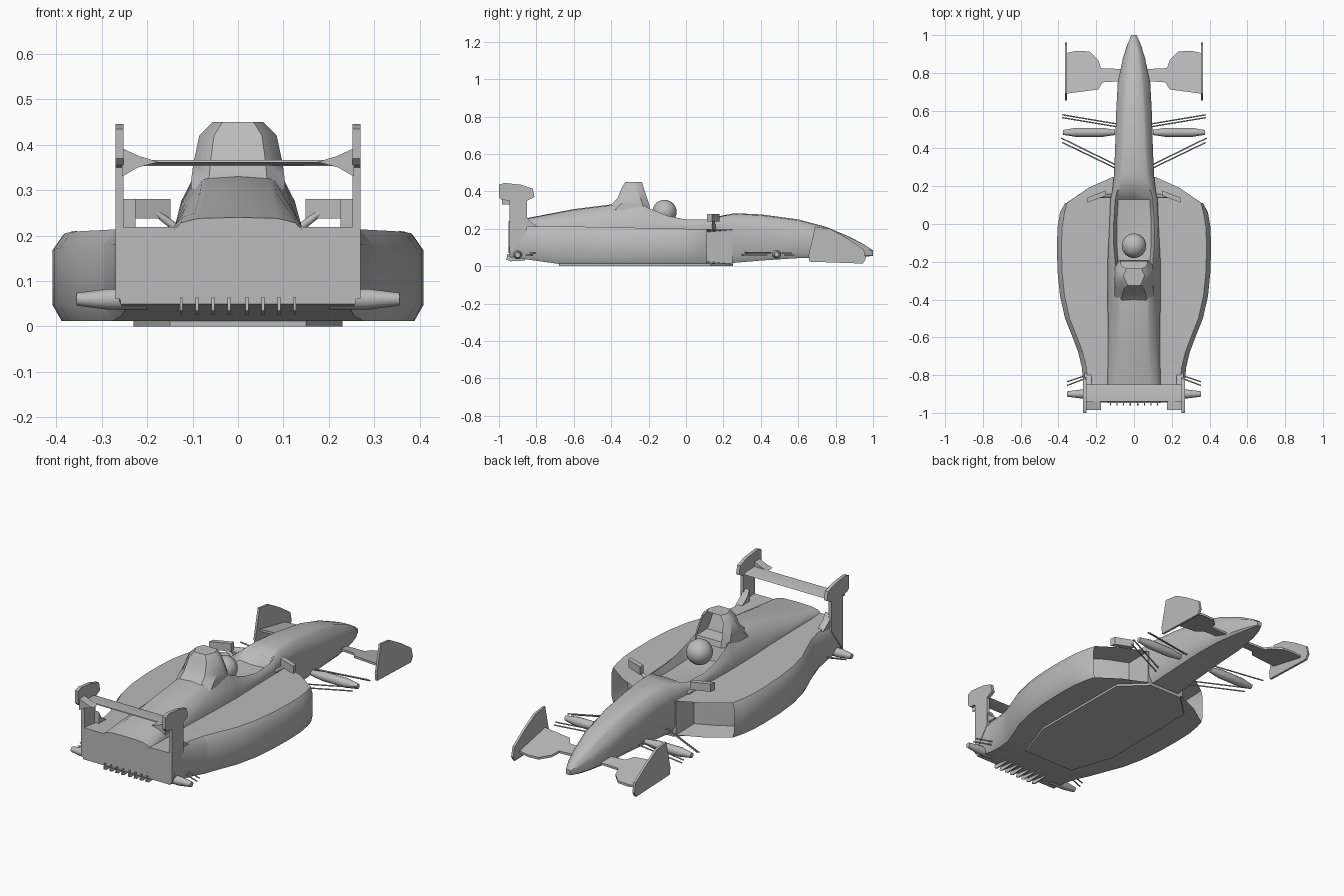
import bpy, bmesh, math
from mathutils import Vector

if "Cube" in bpy.data.objects:
    bpy.data.objects.remove(bpy.data.objects["Cube"])

grey = bpy.data.materials.new("body grey")
grey.diffuse_color = (0.5, 0.5, 0.5, 1)
grey.use_nodes = True
grey.node_tree.nodes["Principled BSDF"].inputs["Base Color"].default_value = grey.diffuse_color


def finish(name, bm, angle=35):
    bmesh.ops.recalc_face_normals(bm, faces=bm.faces)
    me = bpy.data.meshes.new(name)
    bm.to_mesh(me)
    bm.free()
    me.materials.append(grey)
    me.shade_smooth()
    me.set_sharp_from_angle(angle=math.radians(angle))
    ob = bpy.data.objects.new(name, me)
    bpy.context.collection.objects.link(ob)
    return ob


def loft(rings):
    """Closed rings of points joined into a capped skin."""
    bm = bmesh.new()
    vs = [[bm.verts.new(p) for p in r] for r in rings]
    n = len(vs[0])
    for a, b in zip(vs, vs[1:]):
        for i in range(n):
            j = (i + 1) % n
            bm.faces.new((a[i], a[j], b[j], b[i]))
    bm.faces.new(vs[0])
    bm.faces.new(vs[-1])
    return bm, vs


def prism(name, pts, axis, a, b, shift=None, s=1):
    """Outline pushed along an axis from a to b; s mirrors in x."""
    def put(p, d):
        v = {'x': (d, p[0], p[1]), 'y': (p[0], d, p[1]), 'z': (p[0], p[1], d)}[axis]
        return Vector((v[0] * s, v[1], v[2] + (shift(v[1]) if shift else 0)))
    bm, _ = loft([[put(p, d) for p in pts] for d in (a, b)])
    return finish(name, bm)


def tube(name, p, q, radii, sides=12):
    """Round rod from p to q; radii are (fraction, radius) pairs."""
    p, q = Vector(p), Vector(q)
    rot = (q - p).to_track_quat('Z', 'Y')
    rings = []
    for t, r in radii:
        rings.append([p.lerp(q, t) + rot @ Vector((r * math.cos(k * math.tau / sides),
                      r * math.sin(k * math.tau / sides), 0)) for k in range(sides)])
    return finish(name, loft(rings)[0])


# Sidepods, deck and floor: one wide shell, with a diffuser kick at the back
side = [(.115, .248), (.24, .192), (.365, .112), (.392, .06), (.405, -.02), (.408, -.12),
        (.405, -.25), (.392, -.38), (.365, -.5), (.325, -.6), (.295, -.68), (.276, -.76),
        (.268, -.85), (.265, -.945)]
outline = side + [(-x, y) for x, y in reversed(side)]
bottom = lambda y: .012 + max(0, -.68 - y) * .14
top = lambda y: .2 - .02 * y
rings = []
for kind, dz, inset in (('b', 0, .02), ('b', .035, 0), ('t', -.035, 0), ('t', 0, .024)):
    ring = []
    for x, y in outline:
        ix = inset * min(1, max(0, (.15 - y) / .09)) * min(1, (y + 1.0) / .15)
        z = (bottom(y) if kind == 'b' else top(y)) + dz
        ring.append((x - math.copysign(ix, x), y, z))
    rings.append(ring)
bm, _ = loft(rings)
bmesh.ops.recalc_face_normals(bm, faces=bm.faces)
bmesh.ops.bisect_plane(bm, geom=bm.verts[:] + bm.edges[:] + bm.faces[:],
                       plane_co=(0, -.68, 0), plane_no=(0, 1, 0))
# Air inlets sunk into the slanted fronts
inlet = [f for f in bm.faces if f.normal.y > .5 and .11 < abs(f.calc_center_median().x) < .34
         and f.calc_center_median().y > .12]
bmesh.ops.inset_region(bm, faces=inlet, thickness=.013, use_even_offset=True)
bmesh.ops.translate(bm, vec=(0, -.13, 0), verts=list({v for f in inlet for v in f.verts}))
finish("sidepods", bm)

# Plank under the floor
half = [(.1, .25), (.225, .13), (.23, -.45), (.15, -.68)]
prism("floor_plank", half + [(-x, y) for x, y in reversed(half)], 'z', 0, .013)

# Nose, cockpit tub and engine cover in one loft:
# y, top half width, centre z, rim z, side half width, shoulder z, bottom z
stations = [
    (1.0, .005, .085, .081, .012, .07, .055), (.95, .02, .117, .111, .036, .085, .05),
    (.88, .035, .155, .145, .058, .1, .047), (.75, .05, .21, .197, .086, .14, .045),
    (.6, .06, .25, .237, .094, .17, .043), (.4, .068, .277, .264, .1, .2, .03),
    (.26, .075, .283, .272, .106, .21, .018), (.18, .088, .268, .26, .114, .218, .018),
    (.13, .1, .212, .249, .125, .215, .018), (0, .108, .205, .249, .13, .215, .018),
    (-.1, .108, .205, .27, .135, .215, .018), (-.2, .1, .21, .31, .14, .215, .018),
    (-.23, .098, .33, .328, .14, .215, .018), (-.4, .08, .33, .32, .14, .22, .02),
    (-.6, .083, .305, .295, .137, .222, .03), (-.85, .095, .257, .25, .14, .222, .07),
    (-.948, .1, .24, .235, .14, .213, .07)]
rings = []
for y, wt, zc, zt, w, zs, zb in stations:
    h = [(.84 * wt, zc * .85 + zt * .15 if zc < zt else zc * .6 + zt * .4), (wt, zt),
         ((wt + w) / 2 + .006, (zt + zs) / 2 + .004), (w, zs), (w, zb + (zs - zb) * .2), (.8 * w, zb)]
    rings.append([(0, y, zc)] + [(x, y, z) for x, z in h] + [(-x, y, z) for x, z in reversed(h)])
finish("nose_and_engine_cover", loft(rings)[0], 40)

# Airbox over the driver, with an intake opening
rings = []
for z, w, yf, yb in ((.3, .104, -.19, -.43), (.33, .102, -.197, -.4), (.36, .098, -.207, -.368),
                     (.42, .085, -.227, -.343), (.45, .055, -.235, -.325)):
    h = [(.72 * w, yf), (w, yf - .035), (w, yb + .05), (.62 * w, yb)]
    rings.append([(x, y, z) for x, y in h] + [(-x, y, z) for x, y in reversed(h)])
bm, _ = loft(rings)
bmesh.ops.recalc_face_normals(bm, faces=bm.faces)
mouth = [f for f in bm.faces if f.normal.y > .85 and f.calc_center_median().z > .33]
bmesh.ops.inset_region(bm, faces=mouth, thickness=.014)
bmesh.ops.translate(bm, vec=(0, -.07, 0), verts=list({v for f in mouth for v in f.verts}))
finish("airbox", bm)

# Driver helmet
bm = bmesh.new()
bmesh.ops.create_uvsphere(bm, u_segments=32, v_segments=16, radius=.065)
bmesh.ops.translate(bm, vec=(0, -.115, .29), verts=bm.verts)
finish("helmet", bm)

# Rear wing blade
prism("rear_wing", [(-.85, .357), (-.87, .363), (-.94, .366), (-.942, .361), (-.87, .353)],
      'x', -.258, .258)

rod = [(0, .0035), (1, .0035)]
for s, tag in ((-1, "left"), (1, "right")):
    # Front wing and end plate
    prism(f"front_wing_{tag}", [(.06, .82), (.175, .825), (.19, .87), (.235, .913), (.3, .917),
          (.358, .905), (.358, .69), (.19, .712), (.165, .75), (.06, .757)],
          'z', -.006, .006, lambda y: .045 + (.92 - y) * .2, s)
    prism(f"front_end_plate_{tag}", [(.69, .21), (.77, .2), (.86, .15), (.95, .09), (.962, .04),
          (.945, .014), (.66, .024), (.655, .06)], 'x', .354, .366, None, s)
    # Rear wing plate with its pillar, and gussets
    prism(f"rear_end_plate_{tag}", [(-1, .37), (-1, .435), (-.97, .445), (-.88, .435), (-.82, .415),
          (-.81, .37), (-.85, .35), (-.85, .19), (-.945, .06), (-.945, .35), (-.985, .355)],
          'x', .252, .27, None, s)
    prism(f"rear_wing_gusset_{tag}", [(.255, .392), (.255, .33), (.22, .35), (.175, .362), (.215, .374)],
          'y', -.985, -.94, None, s)
    prism(f"pillar_foot_{tag}", [(-.86, .28), (-.84, .245), (-.79, .21), (-.86, .21)],
          'x', .225, .262, None, s)
    # Mirror and stalk
    prism(f"mirror_{tag}", [(.148, .15), (.148, .178), (.245, .14), (.25, .112)], 'z', .238, .28, None, s)
    tube(f"mirror_stalk_{tag}", (s * .12, .15, .205), (s * .18, .145, .25), [(0, .01), (1, .007)])
    # Hub pods
    tube(f"front_hub_{tag}", (s * .1, .485, .063), (s * .375, .485, .063),
         [(0, .014), (.25, .024), (.75, .024), (1, .013)])
    tube(f"rear_hub_{tag}", (s * .2, -.9, .06), (s * .355, -.9, .06),
         [(0, .023), (.55, .023), (1, .014)])
    # Suspension rods
    for i, (a, b) in enumerate([((.09, .53, .06), (.38, .578, .06)), ((.09, .515, .07), (.38, .563, .07)),
                                ((.09, .31, .072), (.385, .455, .072)), ((.09, .292, .06), (.38, .432, .06)),
                                ((.25, -.8, .07), (.355, -.835, .07)), ((.25, -.815, .06), (.355, -.855, .06))]):
        tube(f"suspension_rod_{tag}_{i}", (s * a[0], *a[1:]), (s * b[0], *b[1:]), rod, 8)
    # Diffuser fins
    for i in range(4):
        x = .02 + .035 * i
        prism(f"diffuser_fin_{tag}_{i}", [(-.96, .035), (-.955, .065), (-.86, .06), (-.86, .03), (-.94, .026)],
              'x', x - .003, x + .003, None, s)
